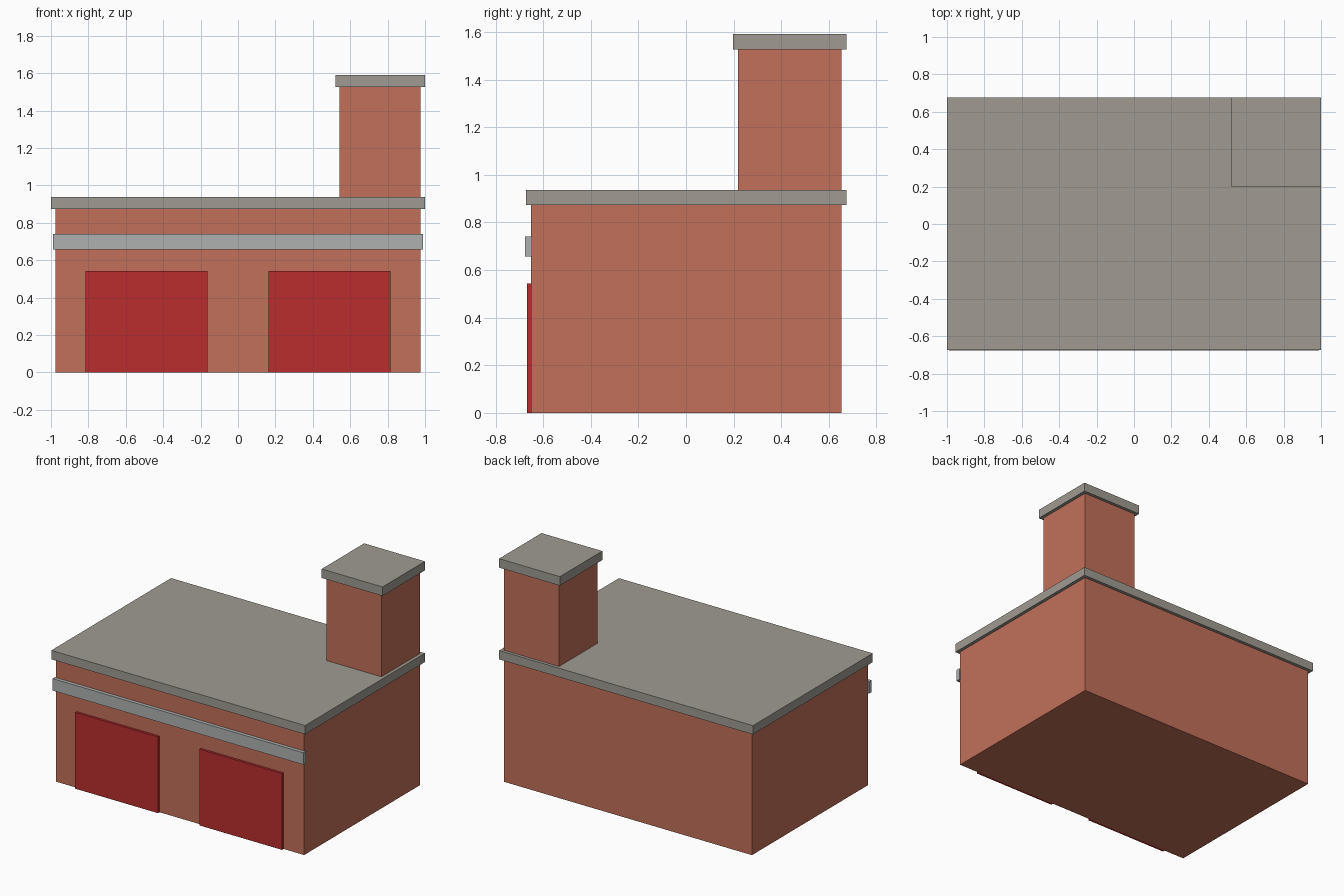
import bpy

if "Cube" in bpy.data.objects:
    bpy.data.objects.remove(bpy.data.objects["Cube"])


def material(name, rgb):
    mat = bpy.data.materials.new(name)
    mat.diffuse_color = (*rgb, 1)
    mat.use_nodes = True
    mat.node_tree.nodes["Principled BSDF"].inputs["Base Color"].default_value = mat.diffuse_color
    return mat


def box(name, x, y, z, mat=None):
    """Axis-aligned box from (min, max) ranges."""
    bpy.ops.mesh.primitive_cube_add(size=1, location=[sum(r) / 2 for r in (x, y, z)])
    obj = bpy.context.object
    obj.name = name
    obj.scale = [r[1] - r[0] for r in (x, y, z)]
    bpy.ops.object.transform_apply(location=False, rotation=False, scale=True)
    if mat:
        obj.data.materials.append(mat)
    return obj


brick = material("brick", (0.54, 0.16, 0.10))
stone = material("stone", (0.35, 0.33, 0.29))
red = material("red_paint", (0.49, 0.026, 0.026))
trim = material("sign_grey", (0.43, 0.44, 0.44))

# Main hall and overhanging flat roof
box("hall", (-0.977, 0.977), (-0.651, 0.653), (0, 0.874), brick)
box("roof_slab", (-1, 1), (-0.673, 0.675), (0.874, 0.937), stone)

# Rear corner tower with its cap
box("tower", (0.543, 0.977), (0.219, 0.653), (0.937, 1.527), brick)
box("tower_cap", (0.521, 1), (0.198, 0.675), (1.527, 1.591), stone)

# Band across the front
box("front_band", (-0.988, 0.988), (-0.676, -0.647), (0.656, 0.741), trim)

# Pair of garage doors
for side, cx in (("left", -0.489), ("right", 0.489)):
    box(f"{side}_garage_door", (cx - 0.326, cx + 0.326), (-0.668, -0.649), (0, 0.543), red)
